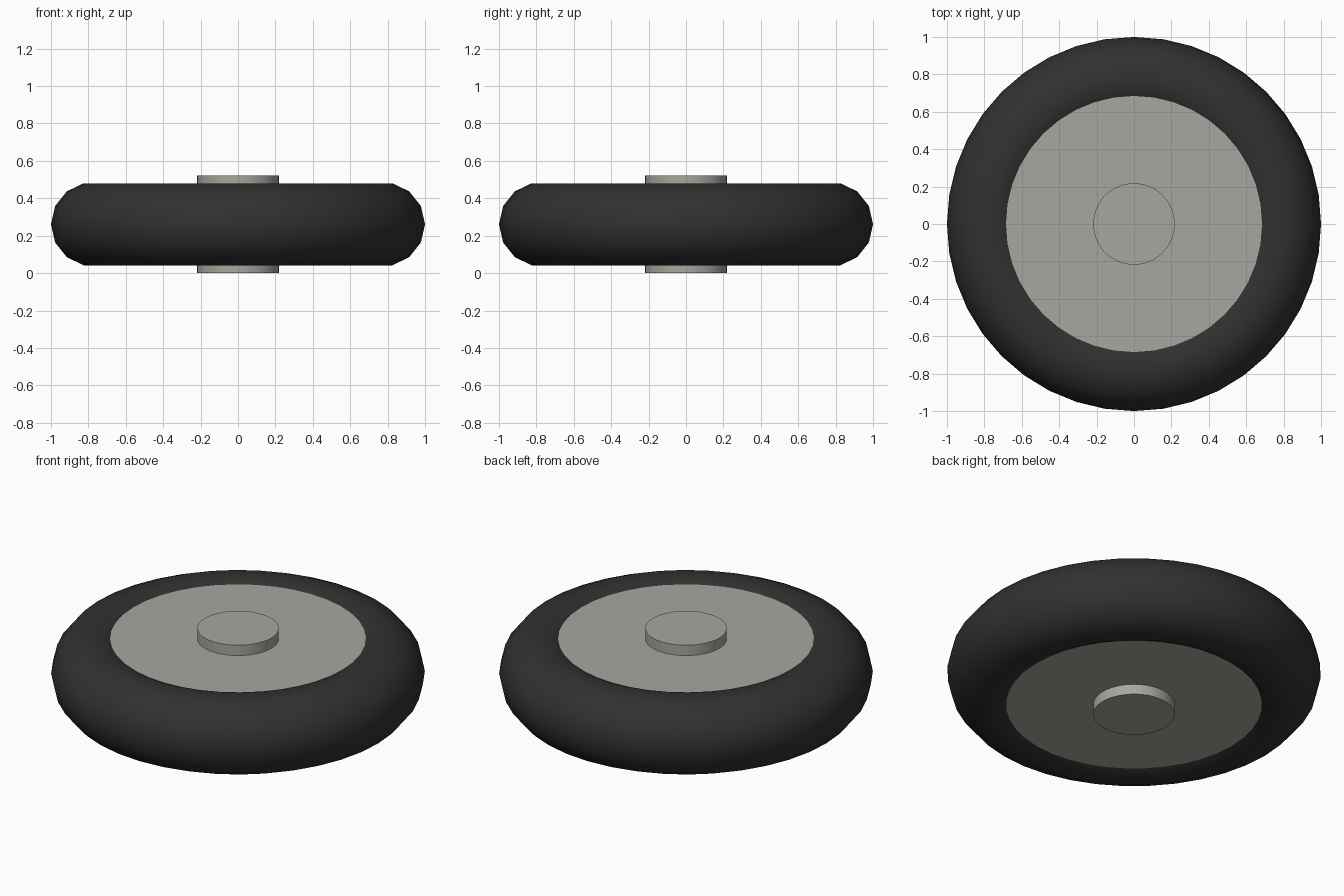
import bpy
import math

cube = bpy.data.objects.get("Cube")
if cube:
    bpy.data.objects.remove(cube, do_unlink=True)

MID_Z = 0.261


def make_material(name, rgb):
    mat = bpy.data.materials.new(name)
    mat.use_nodes = True
    mat.diffuse_color = (*rgb, 1)
    bsdf = next(n for n in mat.node_tree.nodes if n.type == "BSDF_PRINCIPLED")
    bsdf.inputs["Base Color"].default_value = (*rgb, 1)
    return mat


def finish(name, mat, angle):
    obj = bpy.context.object
    obj.name = obj.data.name = name
    obj.data.materials.append(mat)
    bpy.ops.object.shade_smooth_by_angle(angle=math.radians(angle))
    return obj


def disc(name, radius, height, mat):
    bpy.ops.mesh.primitive_cylinder_add(
        vertices=64, radius=radius, depth=height, location=(0, 0, MID_Z))
    return finish(name, mat, 30)


rubber = make_material("dark rubber", (0.03, 0.03, 0.03))
metal = make_material("warm grey metal", (0.39, 0.39, 0.35))

# Rounded tyre lying flat, with a narrow flat band on top and bottom
bpy.ops.mesh.primitive_torus_add(
    major_segments=40, minor_segments=14, major_radius=0.775,
    minor_radius=0.225, location=(0, 0, MID_Z))
finish("tyre", rubber, 60)

# Wheel plate sunk into the tyre, and the axle hub through both sides
disc("wheel_plate", 0.76, 0.40, metal)
disc("axle_hub", 0.218, 2 * MID_Z, metal)
